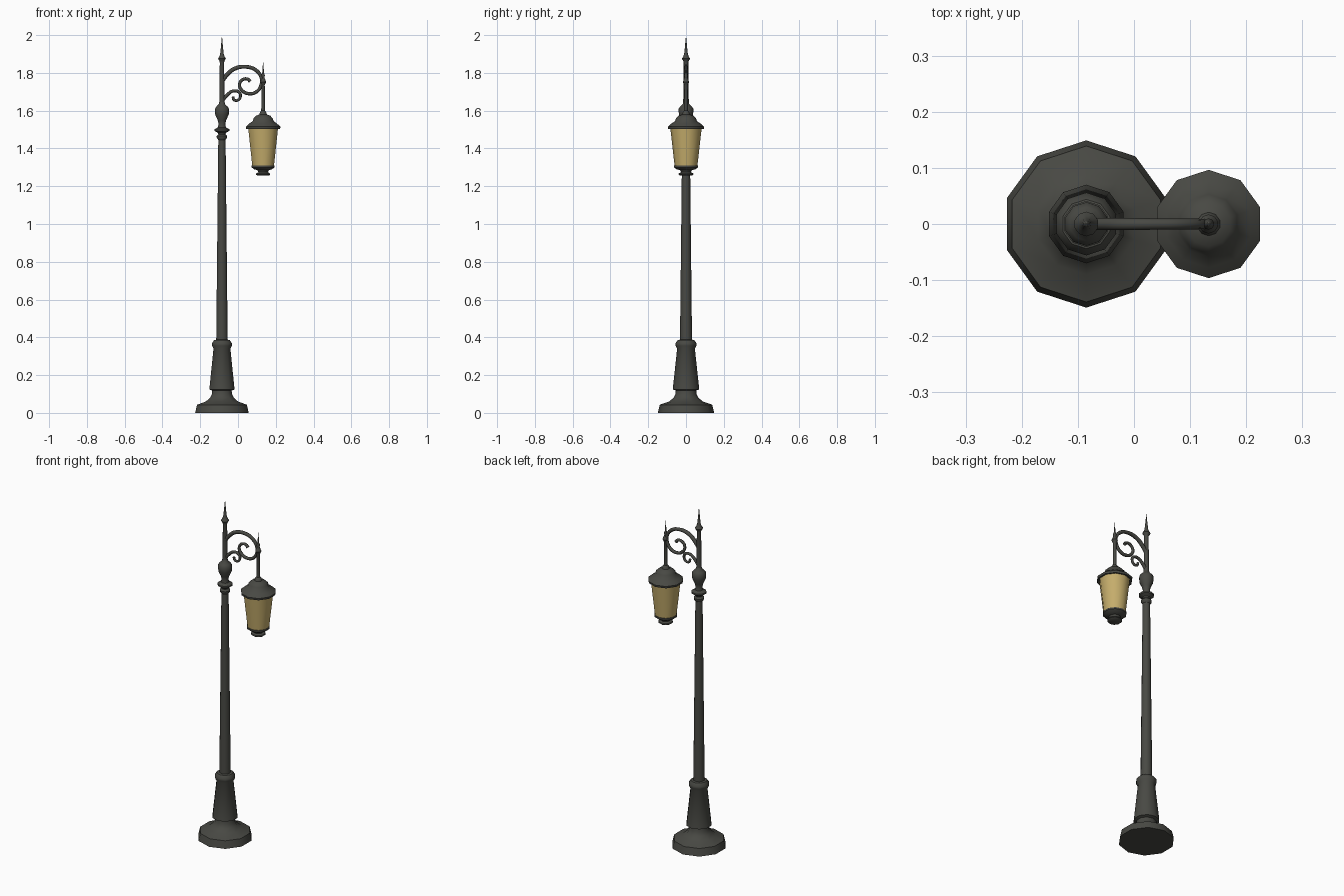
import bpy, bmesh, math

if "Cube" in bpy.data.objects:
    bpy.data.objects.remove(bpy.data.objects["Cube"])

SIDES = 10
POLE_X, LAMP_X = -0.085, 0.133


def material(name, rgb):
    m = bpy.data.materials.new(name)
    m.diffuse_color = (*rgb, 1)
    m.use_nodes = True
    m.node_tree.nodes["Principled BSDF"].inputs["Base Color"].default_value = m.diffuse_color
    return m


METAL = material("dark_iron", (0.065, 0.066, 0.057))
GLASS = material("amber_glass", (0.56, 0.42, 0.15))


def smooth(ob, angle):
    bpy.ops.object.select_all(action='DESELECT')
    ob.select_set(True)
    bpy.context.view_layer.objects.active = ob
    bpy.ops.object.shade_smooth_by_angle(angle=math.radians(angle))


def lathe(name, x, profile, mat, angle=40):
    """Ten-sided turned part from (radius, z) pairs, corners on the y axis."""
    bm = bmesh.new()
    rings = []
    for r, z in profile:
        if r == 0:
            rings.append([bm.verts.new((x, 0, z))] * SIDES)
        else:
            rings.append([bm.verts.new((x + r * math.cos(a), r * math.sin(a), z))
                          for a in (math.pi / 2 + 2 * math.pi * i / SIDES
                                    for i in range(SIDES))])
    for lo, hi in zip(rings, rings[1:]):
        for i in range(SIDES):
            j = (i + 1) % SIDES
            bm.faces.new(list(dict.fromkeys((lo[i], lo[j], hi[j], hi[i]))))
    for ring, r in ((rings[0], profile[0][0]), (rings[-1], profile[-1][0])):
        if r > 0:
            bm.faces.new(ring)
    bmesh.ops.recalc_face_normals(bm, faces=bm.faces)
    me = bpy.data.meshes.new(name)
    bm.to_mesh(me)
    bm.free()
    ob = bpy.data.objects.new(name, me)
    bpy.context.collection.objects.link(ob)
    me.materials.append(mat)
    smooth(ob, angle)
    return ob


def scroll(name, points):
    """Wrought bar through (x, z, radius) points."""
    cu = bpy.data.curves.new(name, 'CURVE')
    cu.dimensions = '3D'
    cu.bevel_depth = 1.0
    cu.bevel_resolution = 2
    cu.resolution_u = 6
    cu.use_fill_caps = True
    sp = cu.splines.new('BEZIER')
    sp.bezier_points.add(len(points) - 1)
    for p, (x, z, r) in zip(sp.bezier_points, points):
        p.co = (x, 0, z)
        p.radius = r
        p.handle_left_type = p.handle_right_type = 'AUTO'
    ob = bpy.data.objects.new(name, cu)
    bpy.context.collection.objects.link(ob)
    cu.materials.append(METAL)
    bpy.ops.object.select_all(action='DESELECT')
    ob.select_set(True)
    bpy.context.view_layer.objects.active = ob
    bpy.ops.object.convert(target='MESH')
    smooth(bpy.context.view_layer.objects.active, 50)


# Foot and pedestal
lathe("base", POLE_X, [(.149, 0), (.139, .043), (.09, .06), (.066, .08), (.056, .10),
                       (.054, .118), (.070, .124), (.069, .135), (.047, .34),
                       (.055, .355), (.056, .368), (.044, .385), (.03, .388)], METAL)

# Tapered shaft
lathe("shaft", POLE_X, [(.032, .37), (.020, 1.47)], METAL)

# Collars and vase near the top
lathe("collar", POLE_X, [(.02, 1.445), (.029, 1.457), (.029, 1.465), (.02, 1.475),
                         (.022, 1.482), (.041, 1.493), (.041, 1.502), (.022, 1.512),
                         (.019, 1.53), (.024, 1.55), (.038, 1.58), (.039, 1.61),
                         (.03, 1.623), (.017, 1.635), (.014, 1.65)], METAL)

# Upper rod and finial
lathe("finial", POLE_X, [(.015, 1.63), (.012, 1.855), (.014, 1.863), (.022, 1.875),
                         (.014, 1.888), (.010, 1.90), (.006, 1.935), (0, 2.0)], METAL)

# Main arm, curling back into a spiral
scroll("arm", [(-.085, 1.755, .011), (-.058, 1.79, .011), (-.018, 1.822, .011), (.045, 1.832, .010),
               (.095, 1.814, .010), (.123, 1.775, .009), (.122, 1.735, .009),
               (.098, 1.70, .009), (.058, 1.69, .009), (.020, 1.708, .009),
               (.008, 1.74, .008), (.024, 1.764, .008), (.052, 1.767, .008),
               (.065, 1.755, .010)])

# Lower brace with a small curl
scroll("brace", [(-.085, 1.65, .010), (-.06, 1.68, .009), (-.026, 1.704, .008),
                 (.005, 1.698, .008), (.013, 1.675, .007), (-.002, 1.655, .007),
                 (-.022, 1.658, .007), (-.027, 1.675, .007)])

# Hanging rod with spike
lathe("hanger", LAMP_X, [(.011, 1.56), (.009, 1.735), (.012, 1.742), (.017, 1.752),
                         (.012, 1.764), (.007, 1.775), (.010, 1.787), (.005, 1.80), (0, 1.865)], METAL)

# Lantern roof
lathe("lantern_roof", LAMP_X, [(.080, 1.505), (.094, 1.503), (.0965, 1.515), (.078, 1.531),
                               (.058, 1.545), (.053, 1.56), (.040, 1.573), (.021, 1.58),
                               (.017, 1.592), (.011, 1.60)], METAL)

# Glass body
lathe("lantern_glass", LAMP_X, [(.060, 1.305), (.083, 1.508)], GLASS)

# Lantern bottom cup
lathe("lantern_bottom", LAMP_X, [(.032, 1.256), (.040, 1.262), (.038, 1.268), (.026, 1.274),
                                 (.032, 1.285), (.050, 1.290), (.064, 1.300),
                                 (.064, 1.309), (.058, 1.311)], METAL)
